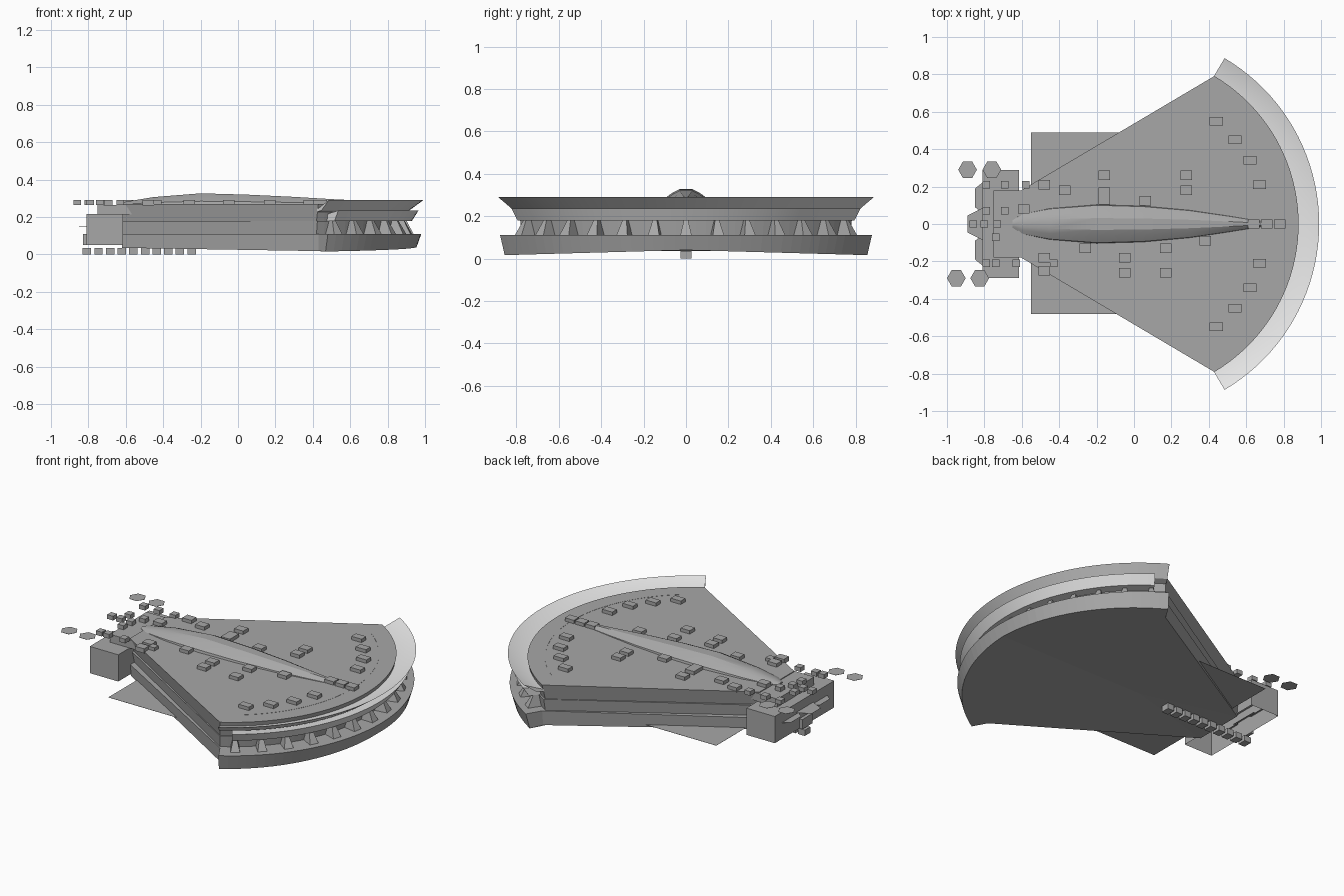
import bpy, bmesh
from math import sin, cos, radians, pi

if "Cube" in bpy.data.objects:
    bpy.data.objects.remove(bpy.data.objects["Cube"])


def material(name, value):
    m = bpy.data.materials.new(name)
    m.use_nodes = True
    m.diffuse_color = (value, value, value, 1)
    m.node_tree.nodes["Principled BSDF"].inputs["Base Color"].default_value = m.diffuse_color
    return m


grey = material("mid_grey", 0.39)
pale = material("pale_grey", 0.8)

CX = -0.04  # centre of all the curved terraces


def finish(name, bm, smooth=False, mat=grey):
    bmesh.ops.recalc_face_normals(bm, faces=bm.faces)
    me = bpy.data.meshes.new(name)
    bm.to_mesh(me)
    bm.free()
    me.materials.append(mat)
    ob = bpy.data.objects.new(name, me)
    bpy.context.collection.objects.link(ob)
    if smooth:
        bpy.ops.object.select_all(action='DESELECT')
        ob.select_set(True)
        bpy.context.view_layer.objects.active = ob
        bpy.ops.object.shade_smooth_by_angle(angle=radians(25))


def polar(r, deg, z):
    return (CX + r * cos(radians(deg)), r * sin(radians(deg)), z)


def loft(name, loops, smooth=False, mat=grey):
    """Skin a list of equally long closed loops of points."""
    bm = bmesh.new()
    rows = [[bm.verts.new(p) for p in loop] for loop in loops]
    n = len(rows[0])
    for a, b in zip(rows, rows[1:]):
        for i in range(n):
            j = (i + 1) % n
            bm.faces.new((a[i], a[j], b[j], b[i]))
    bm.faces.new(rows[0])
    bm.faces.new(rows[-1])
    finish(name, bm, smooth, mat)


def sheet(name, points, z):
    """Flat horizontal plate."""
    loft(name, [[(x, y, h) for x, y in points] for h in (z, z + 0.001)])


def ring(name, profile, end, steps=40):
    """Sweep a closed (radius, height) profile round the curved side."""
    angles = [-end + 2 * end * i / steps for i in range(steps + 1)]
    loft(name, [[polar(r, a, z) for r, z in profile] for a in angles], smooth=True, mat=pale)


def fan(name, radii, insets, heights, tip=False, droop=0.0):
    """Wedge-shaped storey with a rounded wide end; bottom and top may differ."""
    def outline(r, inset):
        arc = [polar(r, -59.3 + 118.6 * i / 40, 0)[:2] for i in range(41)]
        corner = [(0.43, 0.79 - inset)] if tip else []
        return ([(x, -y) for x, y in corner] + arc + corner
                + [(-0.62, 0.17 - inset), (-0.62, inset - 0.17)])
    bm = bmesh.new()
    z0, z1 = heights
    lo = [bm.verts.new((x, y, z0 - droop * abs(y))) for x, y in outline(radii[0], insets[0])]
    hi = [bm.verts.new((x, y, z1)) for x, y in outline(radii[1], insets[1])]
    centre = bm.verts.new((-0.05, 0, z0))
    n = len(lo)
    for i in range(n):
        j = (i + 1) % n
        bm.faces.new((lo[i], lo[j], hi[j], hi[i]))
        bm.faces.new((centre, lo[j], lo[i]))
    bm.faces.new(hi)
    finish(name, bm)


def box(name, x, y, z, sx, sy, sz, open_bottom=False):
    bm = bmesh.new()
    bmesh.ops.create_cube(bm, size=1)
    for v in bm.verts:
        v.co = (x + v.co.x * sx, y + v.co.y * sy, z + v.co.z * sz)
    if open_bottom:
        bmesh.ops.delete(bm, geom=[min(bm.faces, key=lambda f: f.calc_center_median().z)],
                         context='FACES_ONLY')
    finish(name, bm)


# Stacked storeys, the upper ones leaning outward
fan("base_storey", (0.995, 1.02), (0.01, 0), (0.04, 0.11), tip=True, droop=0.028)
fan("middle_storey", (0.9, 0.91), (0.04, 0.02), (0.11, 0.18))
fan("upper_storey", (0.9, 0.92), (0.035, 0.0), (0.18, 0.27))

# Pale flared bands round the curved side
ring("lower_band", [(0.89, 0.18), (0.97, 0.18), (1.005, 0.235), (0.89, 0.215)], 55)
ring("canopy", [(0.89, 0.225), (0.955, 0.235), (1.03, 0.29), (0.918, 0.245), (0.89, 0.245)], 59.4)

# Faint kerb on the roof
loft("roof_kerb", [[polar(r, a, z) for r, z in ((0.82, 0.26), (0.824, 0.26),
                                               (0.824, 0.271), (0.82, 0.271))]
                   for a in range(-54, 55, 3)])

# Tapered buttresses between the base and the lower band
for i in range(13):
    a = -54 + 9 * i
    foot = [polar(r, a + d, 0.108) for r, d in ((0.89, -1.6), (0.98, -1.6), (0.98, 1.6), (0.89, 1.6))]
    head = [polar(r, a + d, 0.182) for r, d in ((0.89, -.6), (0.94, -.6), (0.94, .6), (0.89, .6))]
    loft("buttress", [foot, head])

# Leaf-shaped roof spine
sections = [(-0.65, 0.02, 0.272), (-0.6, 0.055, 0.282), (-0.45, 0.085, 0.307), (-0.2, 0.105, 0.327),
            (0.05, 0.098, 0.32), (0.3, 0.075, 0.308), (0.5, 0.045, 0.296), (0.68, 0.015, 0.287)]
loops = []
for x, w, h in sections:
    rise = h - 0.262
    loops.append([(x, w * u, 0.262 + rise * t) for u, t in
                  ((-1, 0), (-.95, .35), (-.6, .75), (-.3, 1), (.3, 1), (.6, .75), (.95, .35), (1, 0))])
loft("roof_spine", loops, smooth=True)

# Entrance block, its roof slab, doorstep and flat door hoods
box("entrance_block", -0.7125, 0, 0.133, 0.195, 0.58, 0.165, open_bottom=True)
box("entrance_roof", -0.66, 0, 0.24, 0.18, 0.36, 0.05)
box("doorstep", -0.82, 0, 0.08, 0.02, 0.1, 0.06)
for s in (-1, 1):
    sheet("door_hood", [(x, s * y) for x, y in
                        ((-0.8, 0.05), (-0.85, 0.09), (-0.85, 0.19), (-0.8, 0.23))], 0.15)
sheet("porch_hood", [(-0.8, -0.09), (-0.89, -0.045), (-0.89, 0.045), (-0.8, 0.09)], 0.16)

# Thin ground plate
sheet("ground_plate", [(-0.55, -0.48), (0.05, -0.48), (0.05, 0.49), (-0.55, 0.49)], 0.042)

# Row of blocks under the approach
for i in range(10):
    box("approach_block", -0.808 + 0.0622 * i, 0, 0.018, 0.045, 0.054, 0.036)

# Hexagonal discs
for x, y in ((-0.89, 0.29), (-0.76, 0.29), (-0.95, -0.29), (-0.825, -0.29)):
    sheet("hexagon_disc", [(x + 0.05 * cos(k * pi / 3), y + 0.05 * sin(k * pi / 3))
                           for k in range(6)], 0.275)

# Small blocks round the entrance
for x, y in ((-.79, .21), (-.69, .21), (-.58, .21), (-.79, .07), (-.69, .07), (-.86, 0), (-.8, 0),
             (-.73, 0), (-.74, -.07), (-.79, -.21), (-.74, -.21), (-.63, -.21), (-.43, -.21)):
    box("small_block", x, y, 0.277, 0.04, 0.04, 0.026)

# Roof units: mirrored row along the curve, then scattered ones
for s in (-1, 1):
    for x, y in ((.44, .55), (.54, .45), (.62, .34), (.67, .21)):
        box("curve_roof_unit", x, s * y, 0.277, 0.07, 0.045, 0.028)
for x, y in ((-.59, .08), (-.48, .21), (-.37, .18), (-.16, .26), (-.16, .17), (-.16, .13), (.06, .125),
             (.28, .26), (.28, .18), (-.48, -.18), (-.48, -.25), (-.26, -.13), (-.05, -.18),
             (-.05, -.26), (.17, -.26), (.17, -.13), (.38, -.09), (.64, 0), (.71, 0), (.78, 0)):
    box("roof_unit", x, y, 0.277, 0.062, 0.05, 0.028)
